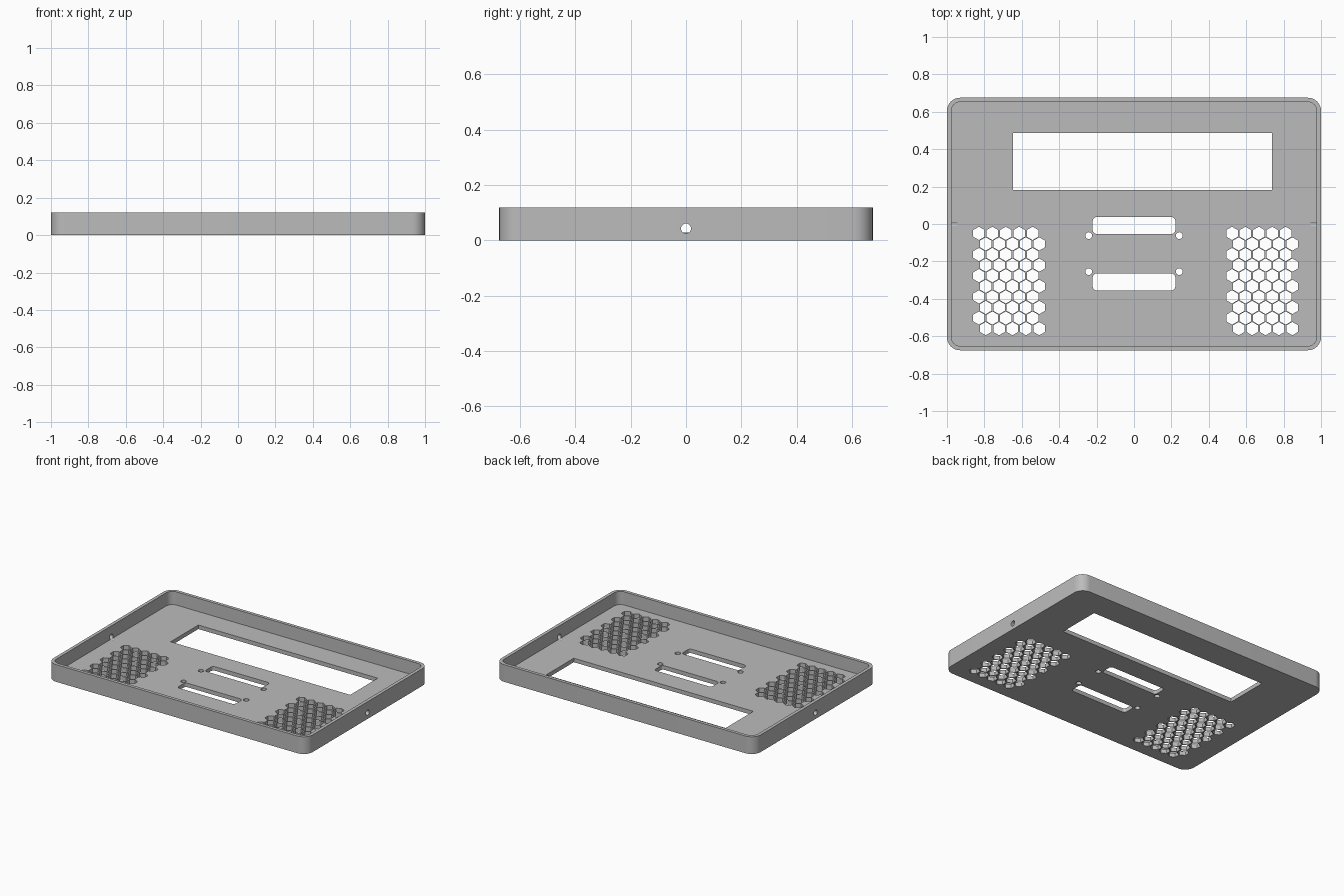
import bpy, bmesh, math
from mathutils import Matrix, Vector

cube = bpy.data.objects.get("Cube")
if cube:
    bpy.data.objects.remove(cube, do_unlink=True)

LENGTH, WIDTH, HEIGHT = 2.0, 1.35, 0.12
WALL, FLOOR, RADIUS = 0.023, 0.028, 0.07

grey = bpy.data.materials.new("grey plastic")
grey.use_nodes = True
grey.diffuse_color = (0.5, 0.5, 0.5, 1)
grey.node_tree.nodes["Principled BSDF"].inputs["Base Color"].default_value = (0.5, 0.5, 0.5, 1)


def rounded_rect(cx, cy, w, h, r, steps=8):
    """Counter-clockwise outline of a rectangle with rounded corners."""
    points = []
    for i, (sx, sy) in enumerate([(1, 1), (-1, 1), (-1, -1), (1, -1)]):
        for k in range(steps + 1):
            a = math.pi / 2 * (i + k / steps)
            points.append((cx + sx * (w / 2 - r) + r * math.cos(a),
                           cy + sy * (h / 2 - r) + r * math.sin(a)))
    return points


def polygon(cx, cy, r, sides):
    """Regular polygon with a corner pointing towards +y."""
    return [(cx + r * math.sin(-math.tau * k / sides), cy + r * math.cos(math.tau * k / sides))
            for k in range(sides)]


def prism(bm, outline, z0, z1, matrix=Matrix()):
    """Closed solid from an outline, extruded along z and then transformed."""
    low = [bm.verts.new(matrix @ Vector((x, y, z0))) for x, y in outline]
    high = [bm.verts.new(matrix @ Vector((x, y, z1))) for x, y in outline]
    bm.faces.new(low[::-1])
    bm.faces.new(high)
    for i in range(len(outline)):
        j = (i + 1) % len(outline)
        bm.faces.new((low[i], low[j], high[j], high[i]))


def make_object(name, bm):
    bmesh.ops.recalc_face_normals(bm, faces=bm.faces)
    mesh = bpy.data.meshes.new(name)
    bm.to_mesh(mesh)
    bm.free()
    mesh.materials.append(grey)
    obj = bpy.data.objects.new(name, mesh)
    bpy.context.collection.objects.link(obj)
    return obj


def cut(target, bm):
    """Subtract the solids in bm from the target."""
    cutter = make_object("cutter", bm)
    cutter.hide_render = True
    mod = target.modifiers.new("cut", 'BOOLEAN')
    mod.operation, mod.solver, mod.object = 'DIFFERENCE', 'EXACT', cutter
    bpy.context.view_layer.objects.active = target
    bpy.ops.object.modifier_apply(modifier=mod.name)
    bpy.data.objects.remove(cutter, do_unlink=True)


# Solid block with rounded corners
bm = bmesh.new()
prism(bm, rounded_rect(0, 0, LENGTH, WIDTH, RADIUS), 0, HEIGHT)
panel = make_object("panel_tray", bm)

# Hollow interior, leaving a thin wall and floor
bm = bmesh.new()
prism(bm, rounded_rect(0, 0, LENGTH - 2 * WALL, WIDTH - 2 * WALL, RADIUS - WALL), FLOOR, 0.3)
cut(panel, bm)

# Openings through the floor
bm = bmesh.new()
BOTTOM, TOP = -0.1, 0.08


def opening(outline):
    prism(bm, outline, BOTTOM, TOP)


# Display window
opening([(-0.647, 0.182), (0.738, 0.182), (0.738, 0.487), (-0.647, 0.487)])

# Two connector slots with their screw holes
for slot_y, screw_y in [(-0.008, -0.062), (-0.31, -0.255)]:
    opening(rounded_rect(0, slot_y, 0.442, 0.09, 0.02, 5))
    for side in (-1, 1):
        opening(polygon(side * 0.242, screw_y, 0.018, 24))

# Two honeycomb grilles
for start_x in (-0.829, 0.524):
    for row in range(10):
        for col in range(5):
            x = start_x + 0.0717 * (col + 0.5 * (row % 2))
            opening(polygon(x, -0.05 - 0.0566 * row, 0.0355, 6))
cut(panel, bm)

# Side wall holes, which also graze the floor as a short groove
bm = bmesh.new()
along_x = Matrix.Translation((0, 0, 0.043)) @ Matrix.Rotation(math.pi / 2, 4, 'Y')
for side in (-1, 1):
    near, far = sorted((side * 0.943, side * 1.1))
    prism(bm, polygon(0, 0, 0.018, 24), near, far, along_x)
cut(panel, bm)

# Smooth rounded corners, crisp edges elsewhere
bpy.ops.object.select_all(action='DESELECT')
panel.select_set(True)
bpy.context.view_layer.objects.active = panel
bpy.ops.object.shade_smooth_by_angle(angle=math.radians(30))
